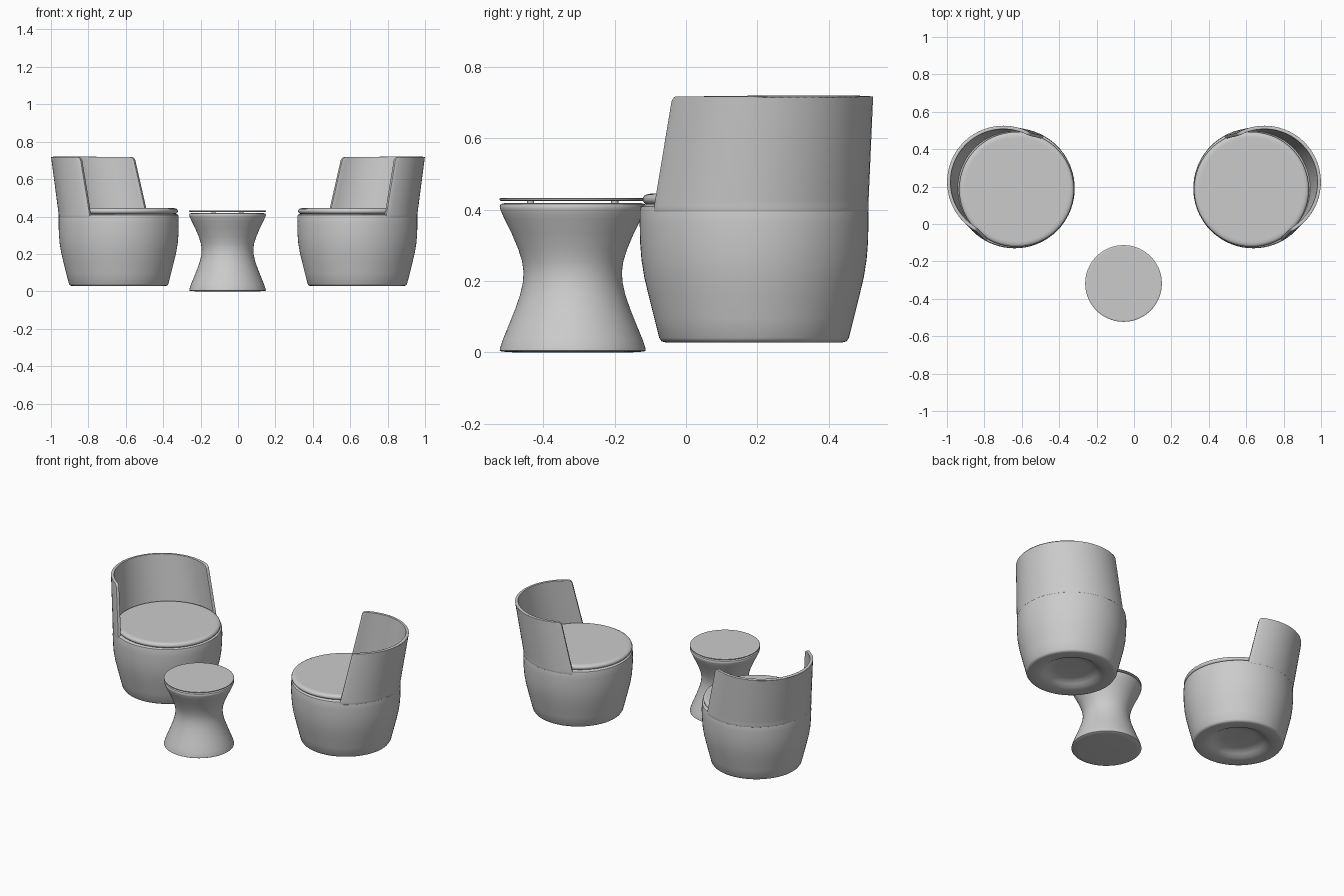
import bpy, bmesh, math
from mathutils import Vector

cube = bpy.data.objects.get("Cube")
if cube:
    bpy.data.objects.remove(cube, do_unlink=True)

grey = bpy.data.materials.new("light_grey")
grey.use_nodes = True
grey.diffuse_color = (0.6, 0.6, 0.6, 1)
grey.node_tree.nodes["Principled BSDF"].inputs["Base Color"].default_value = (0.6, 0.6, 0.6, 1)


def finish(name, bm, location=(0, 0, 0)):
    bmesh.ops.recalc_face_normals(bm, faces=bm.faces)
    mesh = bpy.data.meshes.new(name)
    bm.to_mesh(mesh)
    bm.free()
    mesh.materials.append(grey)
    obj = bpy.data.objects.new(name, mesh)
    bpy.context.collection.objects.link(obj)
    obj.location = location
    bpy.ops.object.select_all(action="DESELECT")
    obj.select_set(True)
    bpy.context.view_layer.objects.active = obj
    bpy.ops.object.shade_smooth_by_angle(angle=math.radians(40))
    return obj


def lathe(name, profile, location, sides=72):
    """Revolve (radius, height) points around z and cap both ends."""
    bm = bmesh.new()
    rings = [[bm.verts.new((r * math.cos(math.tau * i / sides),
                            r * math.sin(math.tau * i / sides), z))
              for i in range(sides)] for r, z in profile]
    for low, high in zip(rings, rings[1:]):
        for i in range(sides):
            j = (i + 1) % sides
            bm.faces.new((low[i], low[j], high[j], high[i]))
    bm.faces.new(rings[0])
    bm.faces.new(rings[-1])
    return finish(name, bm, location)


def backrest(name, side, location):
    """Half-round shell that leans away from the seat, with rounded top corners."""
    corner, top, seat = 0.02, 0.718, 0.41
    back = math.radians(29)
    rows = [(0.395, 0), (seat, 0), (0.43, 0), (0.52, 0), (0.61, 0)]
    for k in range(6):
        t = math.pi / 2 * k / 5
        rows.append((top - corner + corner * math.sin(t), corner * (1 - math.cos(t))))
    bm = bmesh.new()
    grid = []
    for z, trim in rows:
        lean = max(0, (z - seat) / (top - seat))
        radius = 0.321 - 0.02 * lean
        half = math.pi / 2 - trim / radius
        centre = Vector((math.cos(back), math.sin(back))) * 0.069 * lean
        line = []
        for i in range(41):
            a = back - half + 2 * half * i / 40
            line.append(bm.verts.new((side * (centre.x + radius * math.cos(a)),
                                      centre.y + radius * math.sin(a), z)))
        grid.append(line)
    for low, high in zip(grid, grid[1:]):
        for i in range(40):
            bm.faces.new((low[i], low[i + 1], high[i + 1], high[i]))
    obj = finish(name, bm, location)
    # Outward normals so the thickness grows inwards
    face = obj.data.polygons[20]
    if face.normal.xy.dot(face.center.xy) < 0:
        obj.data.flip_normals()
    shell = obj.modifiers.new("thickness", "SOLIDIFY")
    shell.thickness = 0.018
    shell.offset = -1
    bevel = obj.modifiers.new("soft_edge", "BEVEL")
    bevel.width = 0.005
    bevel.segments = 2
    bevel.limit_method = "ANGLE"
    bevel.angle_limit = math.radians(50)


# Tub body with a hollow underside, and a round cushion
body = [(0.10, 0.065), (0.135, 0.06), (0.155, 0.048), (0.175, 0.036), (0.20, 0.03),
        (0.25, 0.028), (0.26, 0.031), (0.266, 0.04), (0.28, 0.095), (0.295, 0.155),
        (0.308, 0.21), (0.316, 0.26), (0.32, 0.31), (0.321, 0.36), (0.3205, 0.398),
        (0.318, 0.409), (0.31, 0.414), (0.29, 0.415)]
cushion = [(0.29, 0.412), (0.30, 0.417), (0.306, 0.424), (0.307, 0.431),
           (0.303, 0.439), (0.295, 0.443), (0.285, 0.445), (0.275, 0.445), (0.26, 0.445)]
for side, label in ((1, "left"), (-1, "right")):
    lathe(label + "_chair_body", body, (side * 0.638, 0.191, 0))
    lathe(label + "_chair_cushion", cushion, (side * 0.628, 0.185, 0))
    backrest(label + "_chair_backrest", side, (side * 0.638, 0.191, 0))

# Waisted side table with a floating round top on small spacers
table_x, table_y = -0.056, -0.318
pedestal = [(0.17, 0), (0.20, 0.002), (0.205, 0.005), (0.204, 0.012), (0.196, 0.036),
            (0.18, 0.075), (0.162, 0.12), (0.148, 0.16), (0.14, 0.195), (0.138, 0.225),
            (0.142, 0.255), (0.153, 0.29), (0.172, 0.335), (0.192, 0.375),
            (0.203, 0.40), (0.205, 0.409), (0.202, 0.416), (0.19, 0.419)]
lathe("table_pedestal", pedestal, (table_x, table_y, 0))
lathe("table_top", [(0.202, 0.425), (0.205, 0.427), (0.205, 0.431), (0.202, 0.433),
                    (0.195, 0.433), (0.18, 0.433)], (table_x, table_y, 0))
for sx in (-1, 1):
    for sy in (-1, 1):
        lathe("table_spacer", [(0.01, 0.417), (0.01, 0.427)],
              (table_x + sx * 0.075, table_y + sy * 0.118, 0), 16)
